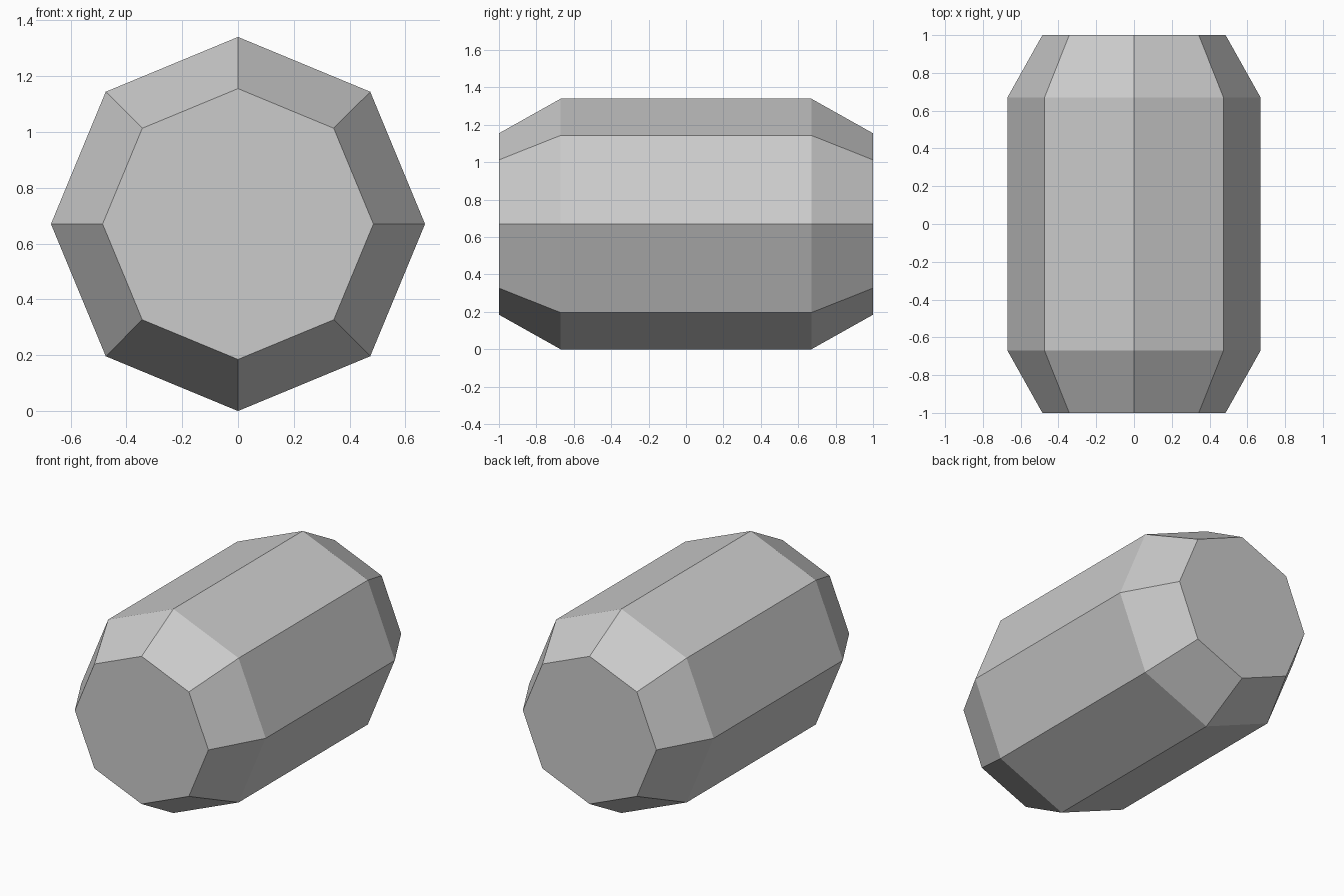
import bpy
import bmesh
from math import cos, sin, tau

if "Cube" in bpy.data.objects:
    bpy.data.objects.remove(bpy.data.objects["Cube"], do_unlink=True)

SIDES = 8
RADIUS = 0.67
END_RADIUS = 0.485

# Plain grey material
grey = bpy.data.materials.new("light grey")
grey.use_nodes = True
colour = (0.6, 0.6, 0.6, 1)
grey.diffuse_color = colour
grey.node_tree.nodes["Principled BSDF"].inputs["Base Color"].default_value = colour

# Octagonal barrel lofted along y, with tapered ends
profile = [(-1, END_RADIUS), (-0.67, RADIUS), (0.67, RADIUS), (1, END_RADIUS)]
bm = bmesh.new()
rings = []
for y, r in profile:
    angles = [tau * i / SIDES for i in range(SIDES)]
    rings.append([bm.verts.new((r * cos(a), y, RADIUS + r * sin(a))) for a in angles])
for near, far in zip(rings, rings[1:]):
    for i in range(SIDES):
        j = (i + 1) % SIDES
        bm.faces.new((near[i], near[j], far[j], far[i]))

# Flat end caps
bm.faces.new(rings[0])
bm.faces.new(rings[-1])
bmesh.ops.recalc_face_normals(bm, faces=bm.faces)

mesh = bpy.data.meshes.new("octagonal_barrel")
bm.to_mesh(mesh)
bm.free()
mesh.materials.append(grey)
barrel = bpy.data.objects.new("octagonal_barrel", mesh)
bpy.context.collection.objects.link(barrel)
